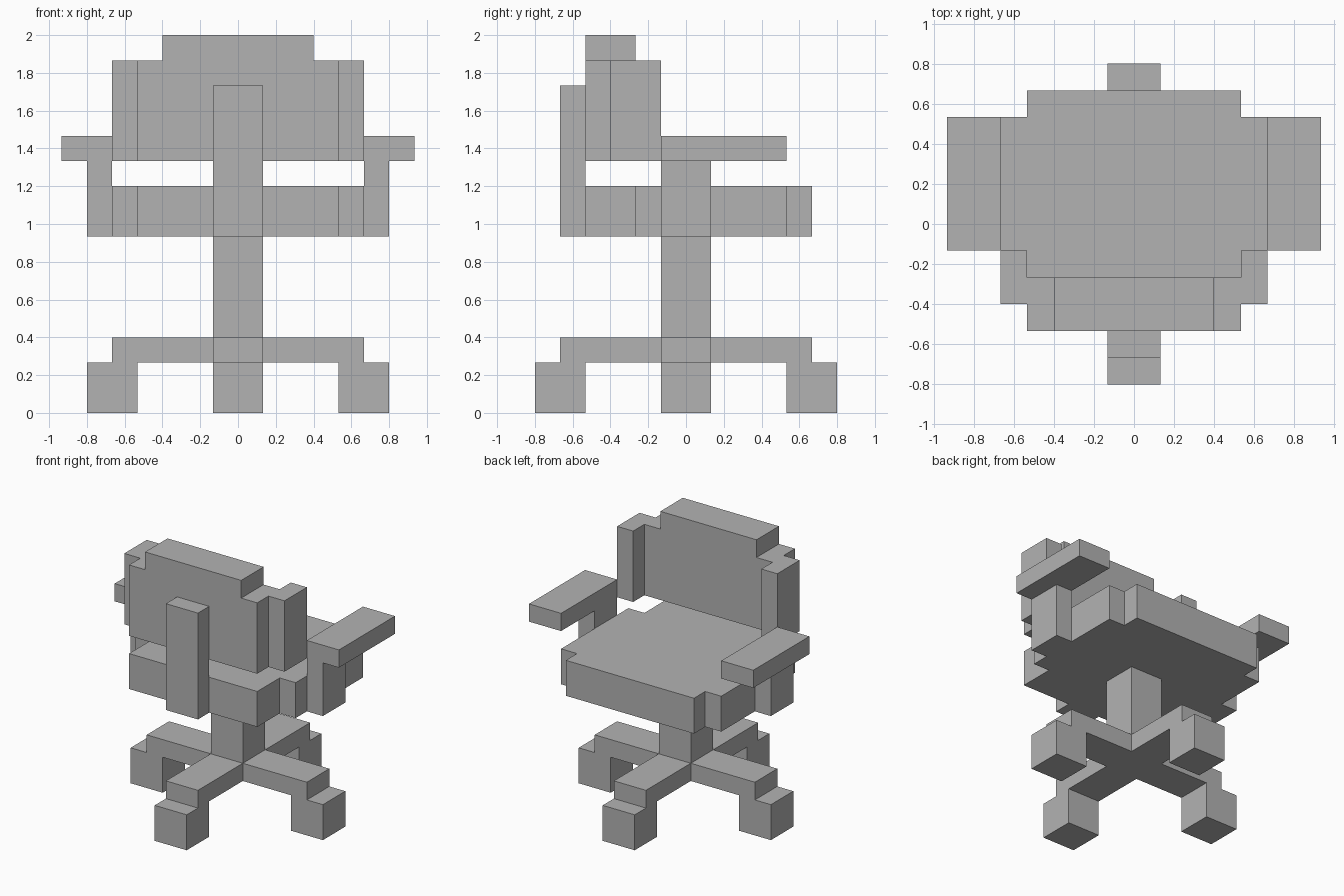
import bpy
import bmesh

cube = bpy.data.objects.get("Cube")
if cube:
    bpy.data.objects.remove(cube, do_unlink=True)

U = 2 / 15  # one block of the grid everything is built on

grey = bpy.data.materials.new("plain grey")
grey.use_nodes = True
colour = (0.45, 0.45, 0.45, 1)
grey.diffuse_color = colour
grey.node_tree.nodes["Principled BSDF"].inputs["Base Color"].default_value = colour


def prism(name, outline, z0, z1):
    """Extrude a plan outline, given in blocks, from z0 up to z1."""
    bm = bmesh.new()
    base = bm.faces.new([bm.verts.new((x * U, y * U, z0 * U)) for x, y in outline])
    top = bmesh.ops.extrude_face_region(bm, geom=[base])["geom"]
    verts = [v for v in top if isinstance(v, bmesh.types.BMVert)]
    bmesh.ops.translate(bm, verts=verts, vec=(0, 0, (z1 - z0) * U))
    bmesh.ops.recalc_face_normals(bm, faces=bm.faces)
    mesh = bpy.data.meshes.new(name)
    bm.to_mesh(mesh)
    bm.free()
    mesh.materials.append(grey)
    obj = bpy.data.objects.new(name, mesh)
    bpy.context.collection.objects.link(obj)
    return obj


def box(name, x, y, z):
    return prism(name, [(x[0], y[0]), (x[1], y[0]), (x[1], y[1]), (x[0], y[1])], *z)


def symmetric(half):
    """Complete the +x half of an outline with its mirror image."""
    return half + [(-x, y) for x, y in reversed(half)]


# Base: cross of four arms, with a foot under each end
prism("base_cross", symmetric([(1, -5), (1, -1), (5, -1), (5, 1), (1, 1), (1, 5)]), 2, 3)
for name, dx, dy in (("left", 1, 0), ("right", -1, 0), ("front", 0, -1), ("back", 0, 1)):
    cx, cy = 5 * dx, 5 * dy
    box(name + "_foot", (cx - 1, cx + 1), (cy - 1, cy + 1), (0, 2))

# Column and stepped seat
box("column", (-1, 1), (-1, 1), (3, 7))
prism("seat", symmetric([(4, -4), (4, -2), (5, -2), (5, 4), (4, 4), (4, 5)]), 7, 9)

# Backrest held by an upright post
box("backrest_post", (-1, 1), (-5, -4), (7, 13))
box("backrest", (-4, 4), (-4, -2), (10, 14))
box("backrest_top", (-3, 3), (-4, -2), (14, 15))

# Backrest wings and armrests on both sides
for name, s in (("left", 1), ("right", -1)):
    def side(a, b):
        return tuple(sorted((a * s, b * s)))
    box(name + "_backrest_wing", side(4, 5), (-3, -1), (10, 14))
    box(name + "_armrest_support", side(5, 6), (-1, 1), (7, 10))
    box(name + "_armrest", side(5, 7), (-1, 4), (10, 11))
